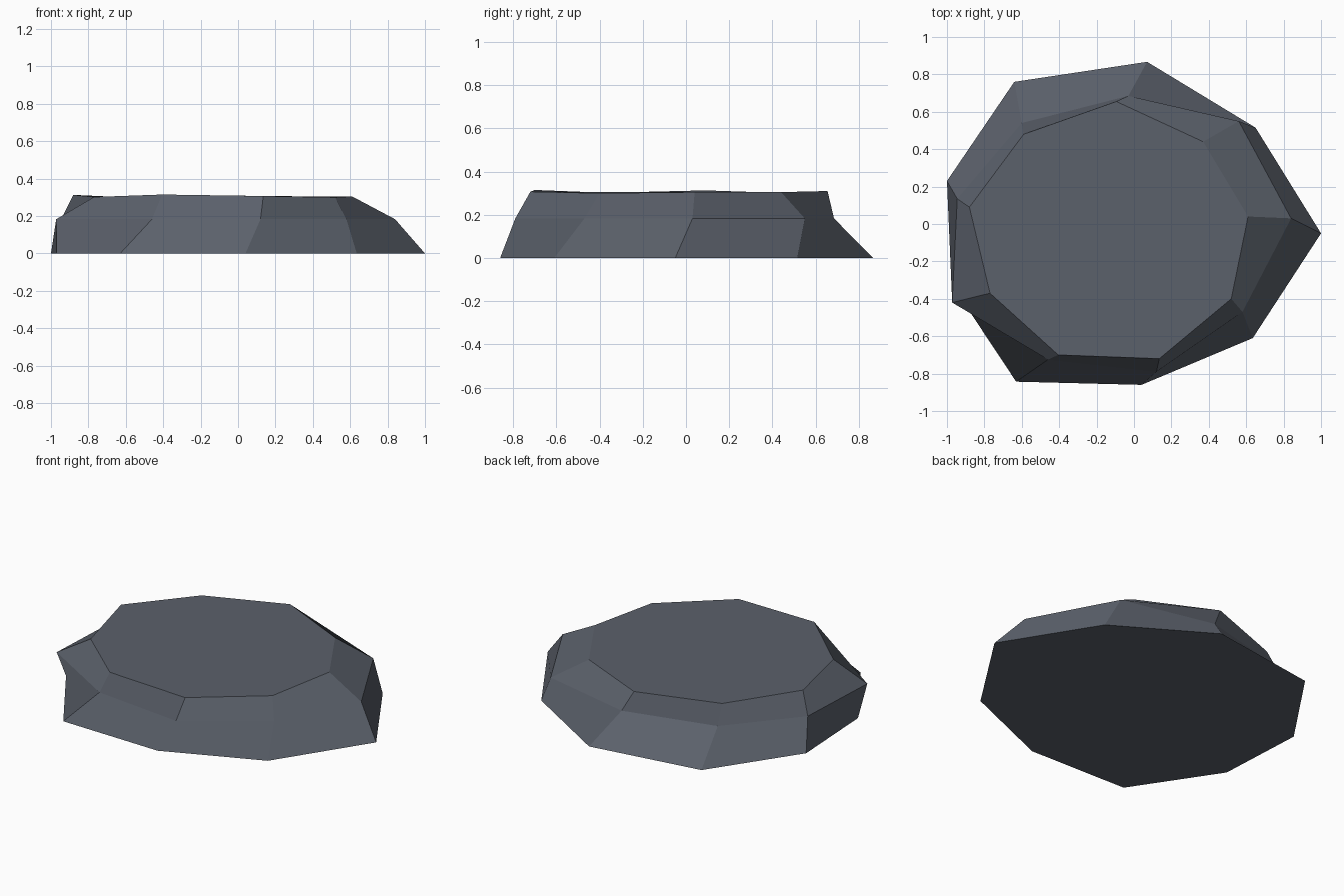
import bpy, bmesh

if "Cube" in bpy.data.objects:
    bpy.data.objects.remove(bpy.data.objects["Cube"])

# Flat, low-poly stone slab: three nine-sided rings (ground, shoulder, rim)
ground = [(1.0, -.05), (.65, .515), (.07, .867), (-.64, .76), (-1.0, .23),
          (-.97, -.33), (-.63, -.843), (.04, -.86), (.635, -.61)]
shoulder = [(.84, .03), (.56, .55), (-.03, .685), (-.60, .54), (-.945, .135),
            (-.972, -.42), (-.46, -.725), (.12, -.79), (.58, -.47)]
rim = [(.61, .04), (.37, .44), (-.095, .655), (-.59, .48), (-.88, .09),
       (-.77, -.37), (-.405, -.70), (.135, -.72), (.52, -.40)]
rim_z = [.305, .305, .31, .30, .313, .302, .315, .307, .30]

bm = bmesh.new()
rings = [[bm.verts.new((x, y, 0)) for x, y in ground],
         [bm.verts.new((x, y, .183)) for x, y in shoulder],
         [bm.verts.new((x, y, z)) for (x, y), z in zip(rim, rim_z)]]

# Sloping sides
for low, high in zip(rings, rings[1:]):
    n = len(low)
    for i in range(n):
        j = (i + 1) % n
        bm.faces.new((low[i], low[j], high[j], high[i]))

# Top and underside
bm.faces.new(rings[2])
bm.faces.new(rings[0][::-1])
bmesh.ops.recalc_face_normals(bm, faces=bm.faces)

mesh = bpy.data.meshes.new("stone_slab")
bm.to_mesh(mesh)
bm.free()

# Slate grey stone
mat = bpy.data.materials.new("slate grey")
mat.diffuse_color = (.105, .119, .147, 1)
mat.use_nodes = True
mat.node_tree.nodes["Principled BSDF"].inputs["Base Color"].default_value = mat.diffuse_color
mesh.materials.append(mat)
slab = bpy.data.objects.new("stone_slab", mesh)
bpy.context.collection.objects.link(slab)
